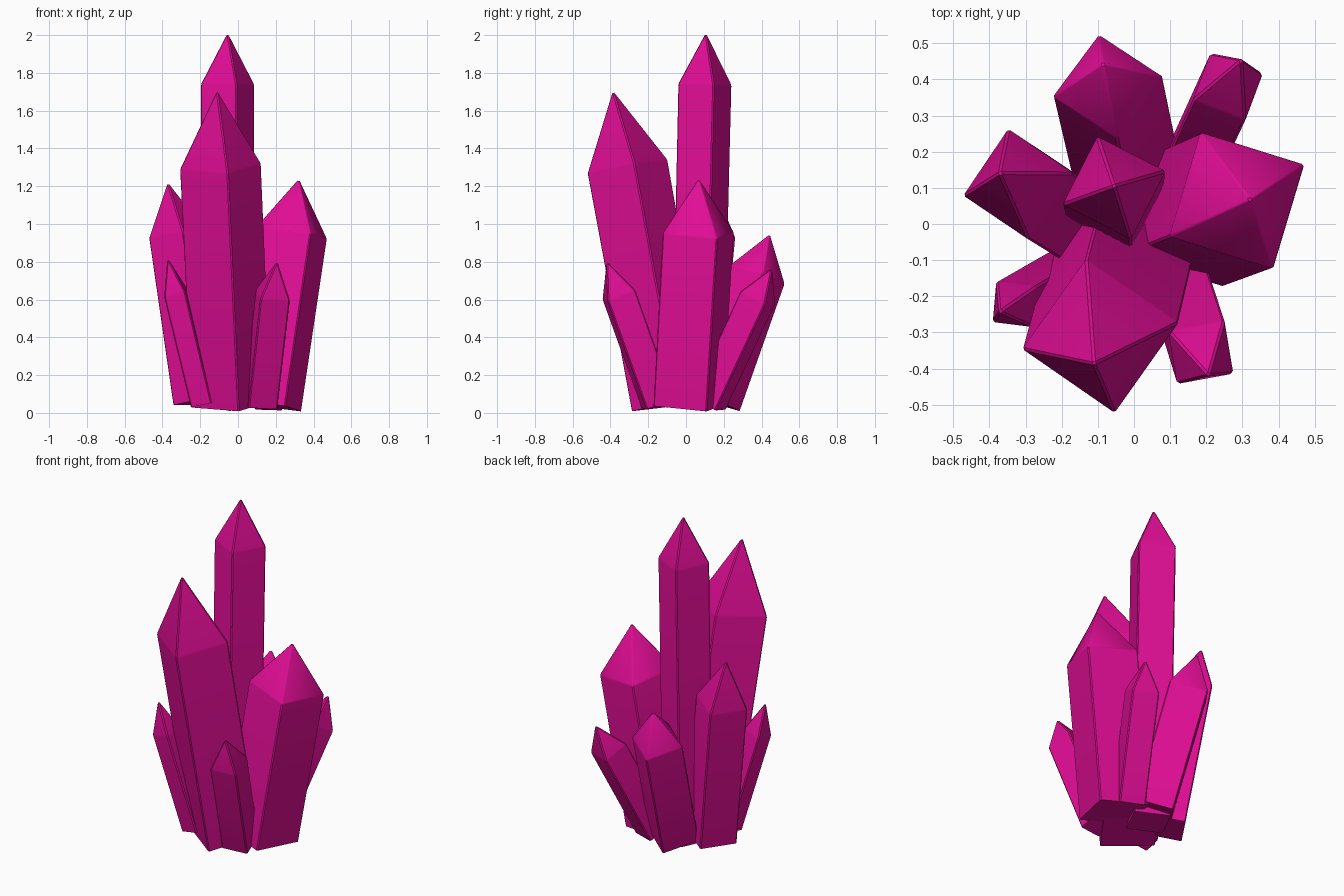
import bpy, bmesh, math
from mathutils import Vector, Matrix

if "Cube" in bpy.data.objects:
    bpy.data.objects.remove(bpy.data.objects["Cube"])

mat = bpy.data.materials.new("magenta crystal")
mat.diffuse_color = (0.75, 0.004, 0.30, 1)
mat.use_nodes = True
mat.node_tree.nodes["Principled BSDF"].inputs["Base Color"].default_value = mat.diffuse_color
BEVEL = 0.006


def crystal(name, base, shoulder, tip, radius, turn):
    """Leaning square prism from base to shoulder, ending in a pyramid point."""
    base, shoulder, tip = Vector(base), Vector(shoulder), Vector(tip)
    axis = (shoulder - base).normalized()
    tilt = Vector((0, 0, 1)).rotation_difference(axis).to_matrix()
    turned = tilt @ Matrix.Rotation(math.radians(turn), 3, 'Z')
    tip = tip + (tip - shoulder).normalized() * 0.016   # bevel blunts the point
    r = radius + 0.004

    bm = bmesh.new()
    rings = []
    for centre, size in ((base, 0.98 * r), (shoulder, r)):
        rings.append([bm.verts.new(centre + turned @ Vector(
            (size * math.cos(k * math.pi / 2), size * math.sin(k * math.pi / 2), 0)))
            for k in range(4)])
    low, high = rings
    point = bm.verts.new(tip)
    bm.faces.new(low[::-1])
    for k in range(4):
        j = (k + 1) % 4
        bm.faces.new((low[k], low[j], high[j], high[k]))
        bm.faces.new((high[k], high[j], point))
    # thin chamfer on every edge except the base
    edges = [e for e in bm.edges if not all(v in low for v in e.verts)]
    bmesh.ops.bevel(bm, geom=edges, offset=BEVEL, segments=1, affect='EDGES',
                    profile=0.5, clamp_overlap=True)
    bmesh.ops.recalc_face_normals(bm, faces=bm.faces[:])

    mesh = bpy.data.meshes.new(name)
    bm.to_mesh(mesh)
    bm.free()
    mesh.materials.append(mat)
    ob = bpy.data.objects.new(name, mesh)
    bpy.context.collection.objects.link(ob)
    bpy.ops.object.select_all(action='DESELECT')
    ob.select_set(True)
    bpy.context.view_layer.objects.active = ob
    bpy.ops.object.shade_smooth_by_angle(angle=math.radians(40))


# large crystals: base centre, shoulder centre, tip, corner radius, corner angle
crystal("tall_crystal", (-0.055, 0.06, 0.03), (-0.055, 0.10, 1.74), (-0.055, 0.105, 2.0), 0.146, 18)
crystal("front_crystal", (-0.035, -0.08, 0.045), (-0.093, -0.31, 1.305), (-0.11, -0.385, 1.695), 0.216, 10)
crystal("right_crystal", (0.152, 0.012, 0.04), (0.285, 0.065, 0.955), (0.32, 0.068, 1.225), 0.210, 28)
crystal("left_crystal", (-0.195, 0.03, 0.06), (-0.32, 0.11, 0.945), (-0.37, 0.14, 1.21), 0.153, 11)
crystal("back_crystal", (-0.02, 0.145, 0.06), (-0.072, 0.38, 0.735), (-0.085, 0.44, 0.935), 0.152, 10)
# small outer crystals
crystal("back_right_shard", (0.14, 0.12, 0.05), (0.26, 0.38, 0.61), (0.295, 0.45, 0.755), 0.106, 24)
crystal("front_right_shard", (0.12, -0.15, 0.05), (0.185, -0.355, 0.625), (0.205, -0.415, 0.79), 0.108, 55)
crystal("front_left_shard", (-0.19, -0.14, 0.05), (-0.33, -0.222, 0.635), (-0.37, -0.242, 0.81), 0.078, 39)
